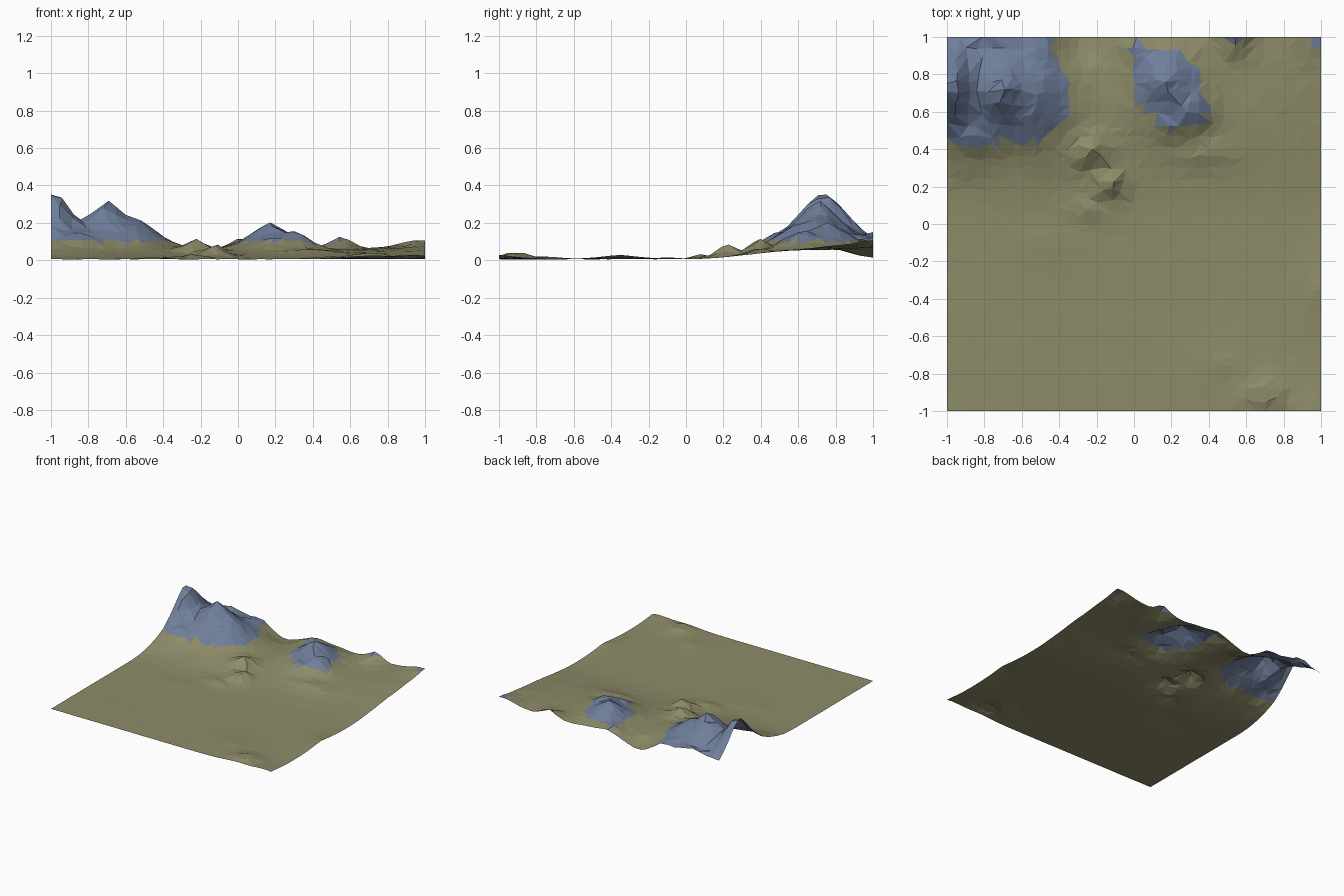
import bpy, bmesh, math, random
from mathutils import Vector, noise

random.seed(4)
N = 34  # cells per side

# hills: x, y, height above base, x radius, y radius
PEAKS = [
    (-0.98, 0.73, 0.335, 0.14, 0.19), (-0.70, 0.71, 0.265, 0.17, 0.20),
    (-0.53, 0.68, 0.15, 0.16, 0.24), (-0.86, 0.48, 0.11, 0.16, 0.12),
    (-0.50, 0.95, 0.08, 0.12, 0.15), (-0.75, 1.00, 0.10, 0.20, 0.12),
]
HILLS = [
    (0.17, 0.75, 0.155, 0.16, 0.17), (0.03, 0.93, 0.07, 0.10, 0.12),
    (0.31, 0.63, 0.10, 0.11, 0.13), (0.20, 0.54, 0.065, 0.12, 0.09),
    (-0.23, 0.39, 0.085, 0.10, 0.08), (-0.13, 0.22, 0.085, 0.07, 0.07),
    (0.55, 1.00, 0.075, 0.10, 0.09), (1.00, 1.00, 0.055, 0.22, 0.25),
]
BUMPS = [
    (0.35, 0.38, 0.03, 0.18, 0.07), (-0.25, 0.08, 0.025, 0.12, 0.06),
    (-0.90, 0.32, 0.025, 0.15, 0.08), (0.70, -0.91, 0.045, 0.13, 0.09),
    (0.92, -1.00, 0.025, 0.15, 0.12), (0.50, -0.75, 0.015, 0.15, 0.12),
    (1.00, -0.35, 0.022, 0.10, 0.15), (-0.45, -0.10, 0.010, 0.15, 0.10),
]


def height(x, y):
    t = min(max(y / 0.65, 0), 1)
    h = 0.006 + 0.047 * t * t * (3 - 2 * t)
    total = 0
    for px, py, a, rx, ry in PEAKS + HILLS + BUMPS:
        d = math.hypot((x - px) / rx, (y - py) / ry)
        total += (a * math.exp(-d ** 1.5)) ** 3
    h += total ** (1 / 3)
    # low pass at the back edge
    h -= 0.05 * math.exp(-((x + 0.28) / 0.13) ** 2 - ((y - 1.0) / 0.15) ** 2)
    n = noise.fractal(Vector((x * 5, y * 5, 3.1)), 0.8, 2.0, 3)
    return max(0, h + n * (0.001 + 0.10 * min(max(h - 0.012, 0), 0.15)))


# terrain sheet of irregular flat triangles
bm = bmesh.new()
step = 2 / N
grid = []
for j in range(N + 1):
    row = []
    for i in range(N + 1):
        x, y = -1 + i * step, -1 + j * step
        if 0 < i < N:
            x += random.uniform(-0.3, 0.3) * step
        if 0 < j < N:
            y += random.uniform(-0.3, 0.3) * step
        row.append(bm.verts.new((x, y, height(x, y))))
    grid.append(row)
for j in range(N):
    for i in range(N):
        a, b = grid[j][i], grid[j][i + 1]
        c, d = grid[j + 1][i + 1], grid[j + 1][i]
        tris = ((a, b, c), (a, c, d)) if random.random() < 0.5 else ((a, b, d), (b, c, d))
        for tri in tris:
            f = bm.faces.new(tri)
            # rock above the grass line
            f.material_index = int(f.calc_center_median().z > 0.102)

mesh = bpy.data.meshes.new("terrain")
bm.to_mesh(mesh)
bm.free()
for name, color in (("grass", (0.27, 0.26, 0.14, 1)), ("rock", (0.16, 0.21, 0.33, 1))):
    m = bpy.data.materials.new(name)
    m.diffuse_color = color
    mesh.materials.append(m)
bpy.context.collection.objects.link(bpy.data.objects.new("terrain", mesh))
